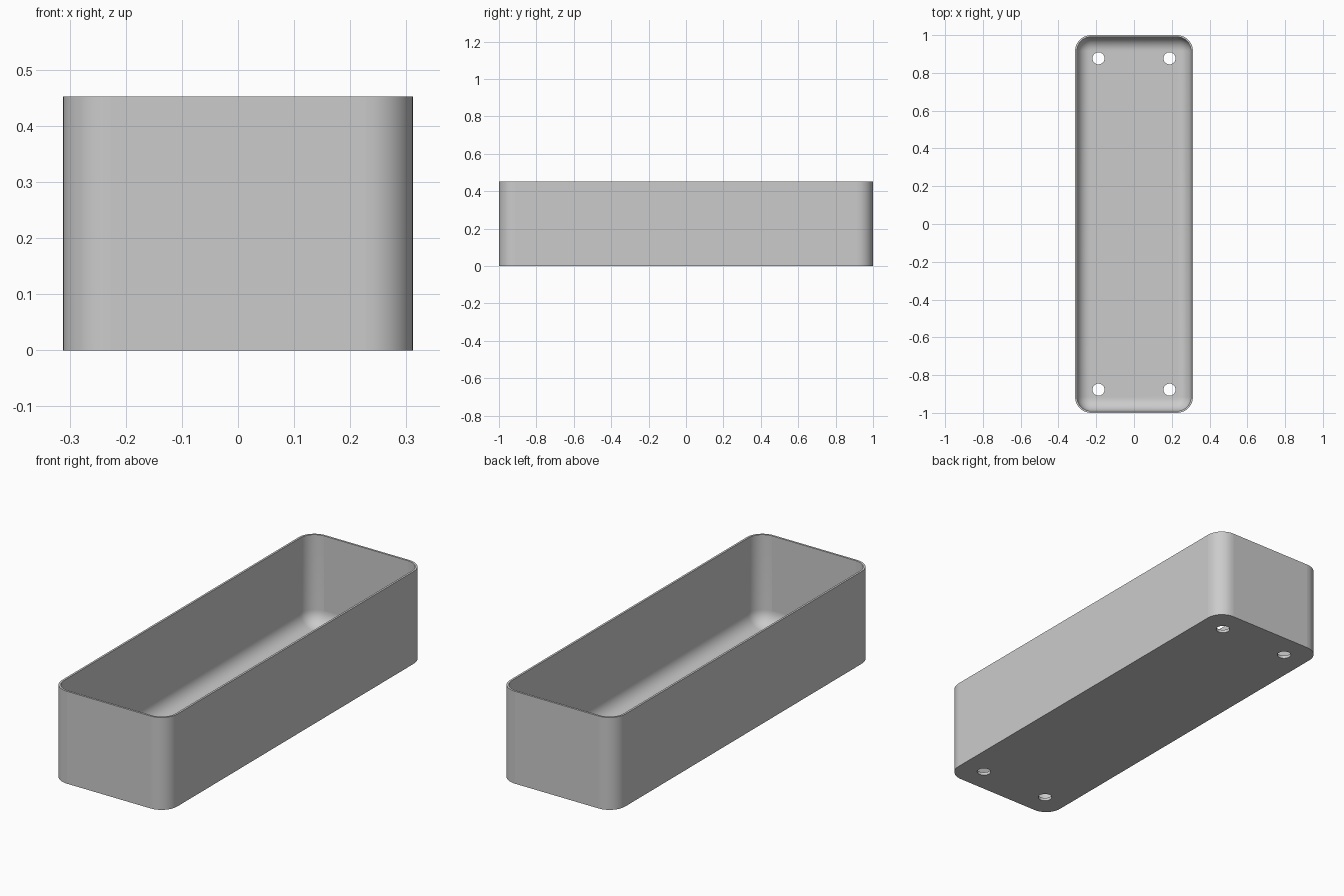
import bpy, bmesh, math

HX, HY, HEIGHT = 0.312, 1.0, 0.452
CORNER, WALL, FLOOR, FILLET = 0.085, 0.01, 0.015, 0.07
STEPS = 10

if "Cube" in bpy.data.objects:
    bpy.data.objects.remove(bpy.data.objects["Cube"], do_unlink=True)

grey = bpy.data.materials.new("plain grey")
grey.use_nodes = True
colour = (0.6, 0.6, 0.6, 1)
grey.diffuse_color = colour
grey.node_tree.nodes["Principled BSDF"].inputs["Base Color"].default_value = colour


def rounded_loop(bm, inset, z):
    """Rounded rectangle, moved inwards by inset."""
    radius = max(CORNER - inset, 0.004)
    cx, cy = HX - inset - radius, HY - inset - radius
    loop = []
    for quarter, (sx, sy) in enumerate([(1, 1), (-1, 1), (-1, -1), (1, -1)]):
        for i in range(STEPS + 1):
            a = (quarter + i / STEPS) * math.pi / 2
            loop.append(bm.verts.new((sx * cx + radius * math.cos(a),
                                      sy * cy + radius * math.sin(a), z)))
    return loop


# Section from the underside, up the outside, over the rim and down the inside
section = [(0, 0), (0, HEIGHT), (WALL, HEIGHT)]
for i in range(STEPS + 1):
    a = i / STEPS * math.pi / 2
    section.append((WALL + FILLET * (1 - math.cos(a)),
                    FLOOR + FILLET * (1 - math.sin(a))))

bm = bmesh.new()
loops = [rounded_loop(bm, inset, z) for inset, z in section]
for low, high in zip(loops, loops[1:]):
    for i in range(len(low)):
        j = (i + 1) % len(low)
        bm.faces.new((low[i], low[j], high[j], high[i]))
bm.faces.new(list(reversed(loops[0])))
bm.faces.new(loops[-1])
bmesh.ops.recalc_face_normals(bm, faces=bm.faces[:])
mesh = bpy.data.meshes.new("tray")
bm.to_mesh(mesh)
bm.free()
tray = bpy.data.objects.new("tray", mesh)
bpy.context.collection.objects.link(tray)
mesh.materials.append(grey)

# Four screw holes through the floor
bm = bmesh.new()
for sx in (-1, 1):
    for sy in (-1, 1):
        made = bmesh.ops.create_cone(bm, cap_ends=True, segments=32, radius1=0.032,
                                     radius2=0.032, depth=0.1)
        bmesh.ops.translate(bm, verts=made["verts"], vec=(sx * 0.188, sy * 0.877, 0))
cut_mesh = bpy.data.meshes.new("hole_cutter")
bm.to_mesh(cut_mesh)
bm.free()
cut_mesh.materials.append(grey)
cutter = bpy.data.objects.new("hole_cutter", cut_mesh)
cutter.hide_render = True
bpy.context.collection.objects.link(cutter)

holes = tray.modifiers.new("holes", "BOOLEAN")
holes.operation = "DIFFERENCE"
holes.solver = "EXACT"
holes.object = cutter
bpy.ops.object.select_all(action="DESELECT")
tray.select_set(True)
bpy.context.view_layer.objects.active = tray
bpy.ops.object.modifier_apply(modifier=holes.name)
bpy.data.objects.remove(cutter, do_unlink=True)

# Smooth corners and fillet, flat large walls and floor
bpy.ops.object.shade_smooth_by_angle(angle=math.radians(30))
for face in tray.data.polygons:
    if face.area > 0.05:
        face.use_smooth = False
